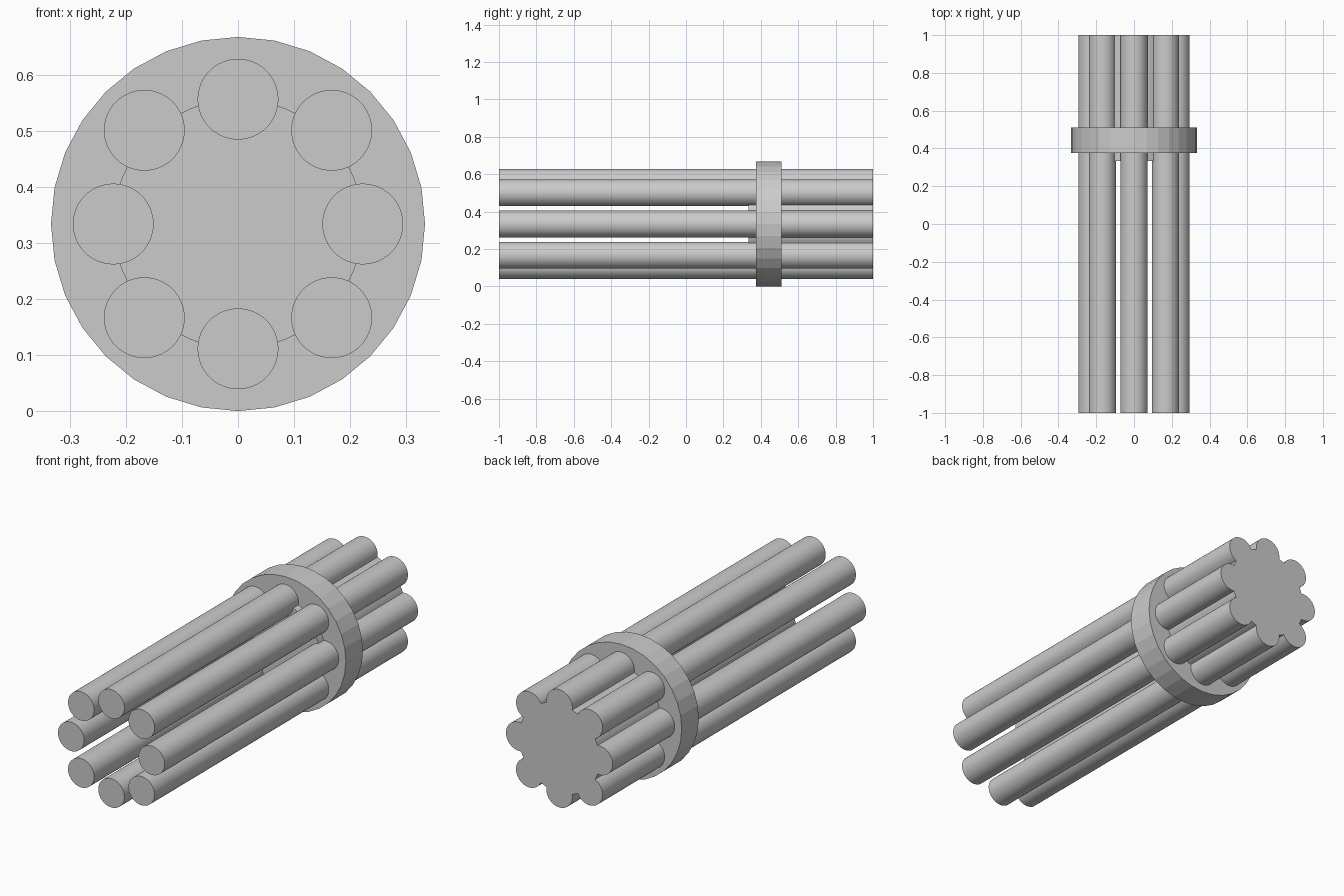
import bpy
from math import pi

if "Cube" in bpy.data.objects:
    bpy.data.objects.remove(bpy.data.objects["Cube"])

CZ = 0.3335  # height of the central axis


def cylinder(name, x, z, radius, y0, y1, sides):
    """Capped cylinder lying along y, with a vertex at the top."""
    bpy.ops.mesh.primitive_cylinder_add(
        vertices=sides, radius=radius, depth=y1 - y0,
        location=(x, (y0 + y1) / 2, z), rotation=(pi / 2, 0, 0))
    obj = bpy.context.object
    obj.name = name
    return obj


# Clamp ring: faceted disc around the bundle
cylinder("clamp_ring", 0, CZ, 0.3335, 0.375, 0.51, 32)

# Central core, filling the rear third and flush with the rod ends
core = cylinder("core", 0, CZ, 0.2225, 0.333, 1.0, 64)

# Eight rods: four on the axes, four on the diagonals
A, D = 0.2225, 0.167
offsets = [(A, 0), (D, D), (0, A), (-D, D), (-A, 0), (-D, -D), (0, -A), (D, -D)]
rods = [cylinder(f"rod_{i + 1}", x, CZ + z, 0.072, -1.0, 1.0, 64)
        for i, (x, z) in enumerate(offsets)]

# Fuse rods and core so the rear end is one flat face
for rod in rods:
    mod = core.modifiers.new("fuse_" + rod.name, 'BOOLEAN')
    mod.operation = 'UNION'
    mod.solver = 'EXACT'
    mod.object = rod
bpy.context.view_layer.objects.active = core
for mod in list(core.modifiers):
    bpy.ops.object.modifier_apply(modifier=mod.name)
for rod in rods:
    bpy.data.objects.remove(rod, do_unlink=True)
core.name = "rod_bundle"
